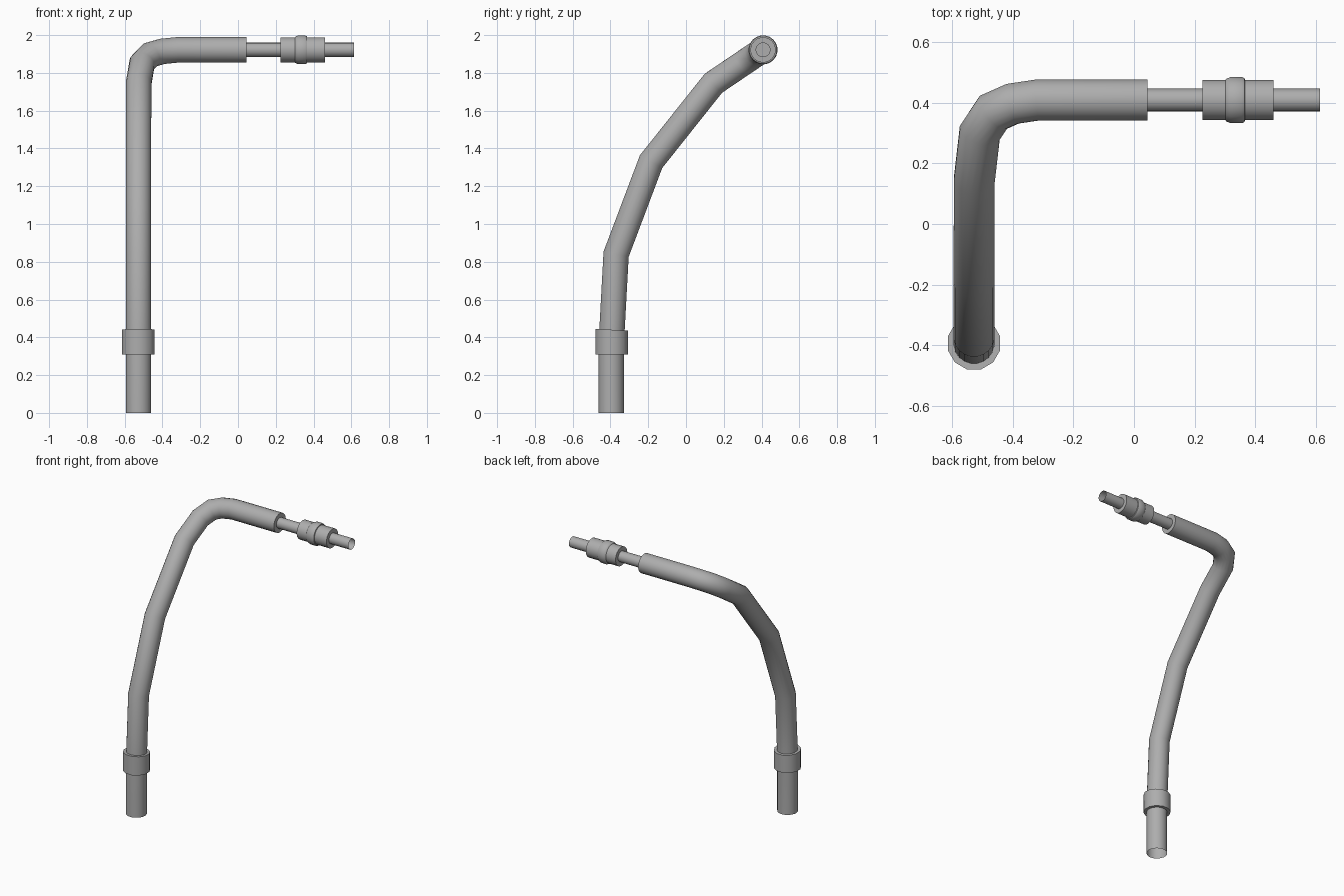
import bpy, bmesh, math
from mathutils import Vector

if "Cube" in bpy.data.objects:
    bpy.data.objects.remove(bpy.data.objects["Cube"])

grey = bpy.data.materials.new("plain grey")
grey.diffuse_color = (0.42, 0.42, 0.42, 1)
grey.use_nodes = True
grey.node_tree.nodes["Principled BSDF"].inputs["Base Color"].default_value = grey.diffuse_color


def finish(name, bm, angle):
    me = bpy.data.meshes.new(name)
    bm.to_mesh(me)
    bm.free()
    ob = bpy.data.objects.new(name, me)
    bpy.context.collection.objects.link(ob)
    me.materials.append(grey)
    bpy.ops.object.select_all(action='DESELECT')
    ob.select_set(True)
    bpy.context.view_layer.objects.active = ob
    bpy.ops.object.shade_smooth_by_angle(angle=math.radians(angle))
    return ob


def bridge(bm, a, b):
    n = len(a)
    for i in range(n):
        j = (i + 1) % n
        bm.faces.new((a[i], a[j], b[j], b[i]))


def sweep(name, path, radius, sides, cap_end=False):
    """Mitred tube: each ring is slid along the segment onto the joint plane."""
    pts = [Vector(p) for p in path]
    dirs = [(b - a).normalized() for a, b in zip(pts, pts[1:])]
    bm = bmesh.new()
    start = dirs[0]
    u = start.orthogonal().normalized()
    v = start.cross(u)
    ring = [pts[0] + radius * (math.cos(t) * u + math.sin(t) * v)
            for t in (2 * math.pi * i / sides for i in range(sides))]
    prev = [bm.verts.new(c) for c in ring]
    for k, d in enumerate(dirs):
        end = pts[k + 1]
        n = (d + dirs[k + 1]).normalized() if k + 1 < len(dirs) else d
        ring = [c + d * ((end - c).dot(n) / d.dot(n)) for c in ring]
        cur = [bm.verts.new(c) for c in ring]
        bridge(bm, prev, cur)
        prev = cur
    if cap_end:
        bm.faces.new(prev)
    return finish(name, bm, 50)


def turned(name, origin, axis, profile, sides):
    """Closed ring part turned from (distance along axis, radius) points."""
    axis = Vector(axis)
    u = axis.orthogonal().normalized()
    v = axis.cross(u)
    bm = bmesh.new()
    rings = []
    for h, r in profile:
        rings.append([bm.verts.new(Vector(origin) + axis * h + r * (math.cos(t) * u + math.sin(t) * v))
                      for t in (2 * math.pi * i / sides for i in range(sides))])
    for a, b in zip(rings, rings[1:] + rings[:1]):
        bridge(bm, a, b)
    bmesh.ops.recalc_face_normals(bm, faces=bm.faces[:])
    return finish(name, bm, 35)


# main bent pipe
sweep("main_pipe", [
    (-0.527, -0.395, 0), (-0.527, -0.395, 0.38), (-0.527, -0.37, 0.84),
    (-0.527, -0.185, 1.33), (-0.526, 0.145, 1.745), (-0.508, 0.30, 1.85),
    (-0.463, 0.368, 1.896), (-0.40, 0.396, 1.914), (-0.32, 0.408, 1.922),
    (0.045, 0.408, 1.922)], 0.068, 20, cap_end=True)

# collar near the foot, top slightly tilted with the pipe
collar = turned("foot_collar", (-0.527, -0.393, 0), (0, 0, 1),
                [(0.31, 0.066), (0.31, 0.089), (0.44, 0.089), (0.44, 0.066)], 12)
for vert in collar.data.vertices:
    if vert.co.z > 0.4:
        vert.co.z -= 0.06 * (vert.co.y + 0.393)

# thin open tube leaving the pipe
sweep("thin_tube", [(0.03, 0.408, 1.922), (0.613, 0.408, 1.922)], 0.038, 16)

# coupling on the thin tube with a raised band
turned("coupling", (0, 0.408, 1.922), (1, 0, 0),
       [(0.225, 0.037), (0.225, 0.067), (0.46, 0.067), (0.46, 0.037)], 20)
turned("coupling_band", (0, 0.408, 1.922), (1, 0, 0),
       [(0.30, 0.066), (0.304, 0.071), (0.318, 0.077), (0.355, 0.077),
        (0.364, 0.073), (0.366, 0.066)], 20)
